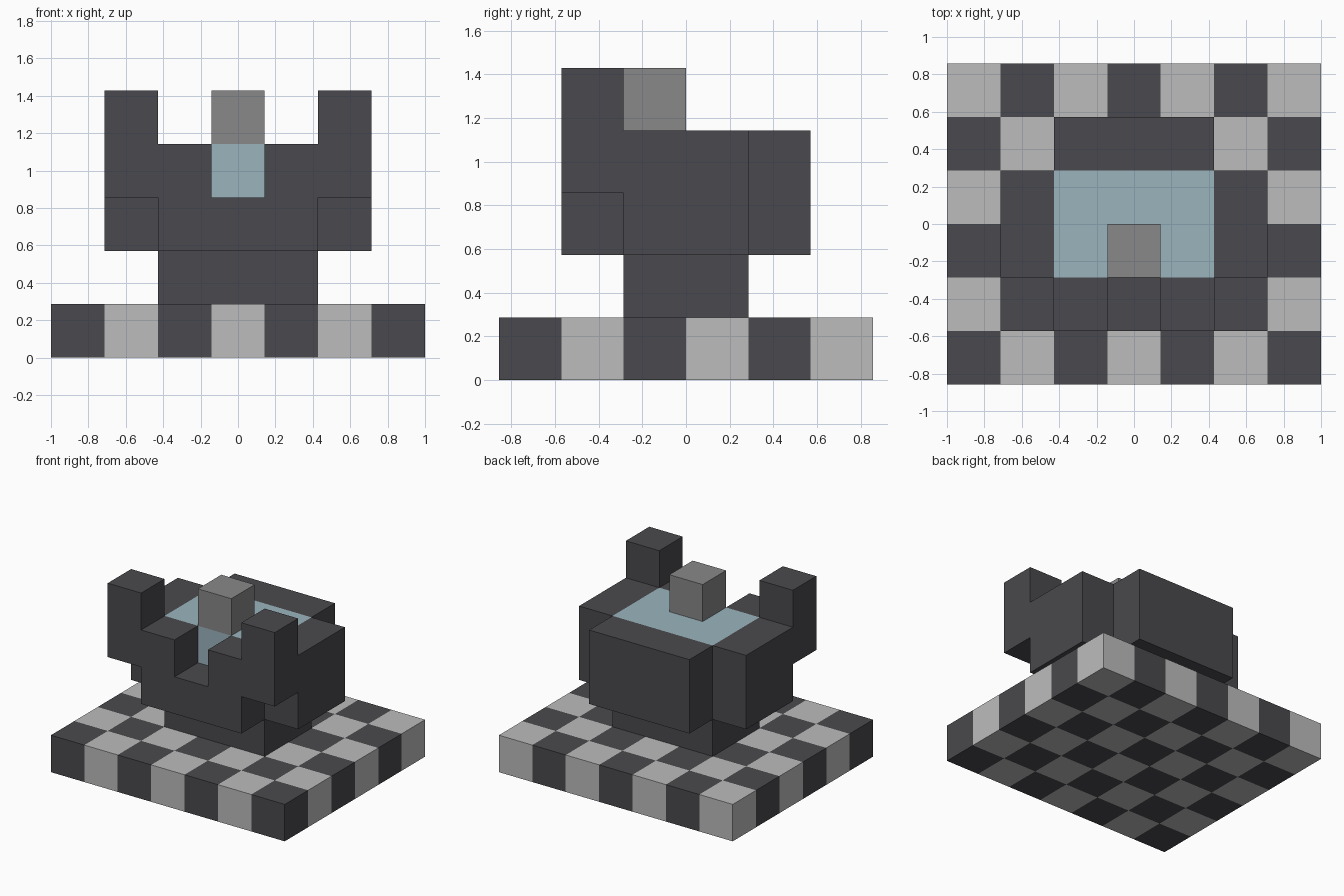
import bpy, bmesh

cube = bpy.data.objects.get("Cube")
if cube:
    bpy.data.objects.remove(cube, do_unlink=True)

U = 2 / 7                # edge of one block
COLS, ROWS = 7, 6        # blocks in the base


def material(name, rgb):
    mat = bpy.data.materials.new(name)
    mat.use_nodes = True
    mat.diffuse_color = (*rgb, 1)
    mat.node_tree.nodes["Principled BSDF"].inputs["Base Color"].default_value = (*rgb, 1)
    return mat


DARK = material("dark stone", (0.068, 0.066, 0.074))
LIGHT = material("light stone", (0.497, 0.503, 0.497))
GREY = material("grey stone", (0.246, 0.246, 0.246))
WATER = material("water blue", (0.328, 0.456, 0.509))


def block(name, x, y, z, mats):
    """Box over the block ranges x, y, z, with every face split into unit squares."""
    bm = bmesh.new()
    spans = (x, y, z)
    for axis in range(3):
        a, b = (axis + 1) % 3, (axis + 2) % 3
        for side in range(2):
            for i in range(*spans[a]):
                for j in range(*spans[b]):
                    corners = [(i, j), (i + 1, j), (i + 1, j + 1), (i, j + 1)]
                    if side == 0:
                        corners.reverse()
                    verts = []
                    for p, q in corners:
                        co = [0, 0, 0]
                        co[axis], co[a], co[b] = spans[axis][side], p, q
                        verts.append(bm.verts.new(((co[0] - COLS / 2) * U,
                                                   (co[1] - ROWS / 2) * U,
                                                   co[2] * U)))
                    bm.faces.new(verts)
    bmesh.ops.remove_doubles(bm, verts=bm.verts, dist=U / 100)

    # Two materials make a checkerboard by the block behind each face
    if len(mats) == 2:
        bm.normal_update()
        for face in bm.faces:
            inside = face.calc_center_median() - face.normal * U / 2
            col = int(inside.x / U + COLS / 2)
            row = int(inside.y / U + ROWS / 2)
            face.material_index = (col + row) % 2

    mesh = bpy.data.meshes.new(name)
    bm.to_mesh(mesh)
    bm.free()
    for mat in mats:
        mesh.materials.append(mat)
    obj = bpy.data.objects.new(name, mesh)
    bpy.context.collection.objects.link(obj)
    return obj


# Checkered floor and the pedestal on it
block("checkered_base", (0, COLS), (0, ROWS), (0, 1), [DARK, LIGHT])
block("pedestal", (2, 5), (2, 4), (1, 2), [DARK])

# Basin: floor, front lip and back wall
block("basin_floor", (2, 5), (2, 4), (2, 3), [DARK])
block("front_lip", (2, 5), (1, 2), (2, 3), [DARK])
block("back_wall", (2, 5), (4, 5), (2, 4), [DARK])

# Mirrored side walls, front shoulders and corner posts
for side, wall, shoulder in (("right", 1, 2), ("left", 5, 4)):
    block(side + "_wall", (wall, wall + 1), (2, 4), (2, 4), [DARK])
    block(side + "_shoulder", (shoulder, shoulder + 1), (1, 2), (3, 4), [DARK])
    block(side + "_post", (wall, wall + 1), (1, 2), (3, 5), [DARK])

# Water and the stone resting on it
block("water", (2, 5), (2, 4), (3, 4), [WATER])
block("centre_stone", (3, 4), (2, 3), (4, 5), [GREY])
